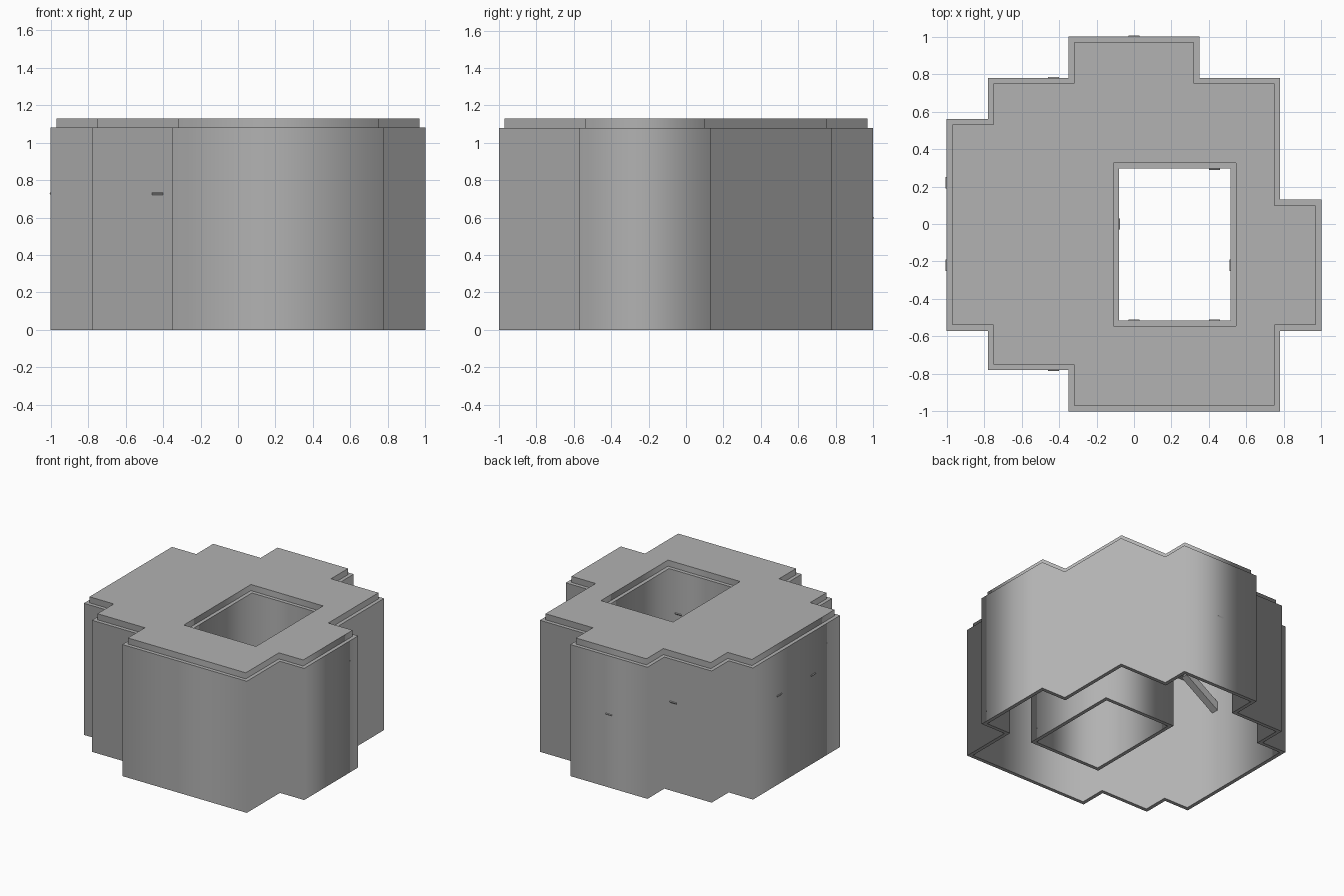
import bpy
from math import radians
from mathutils import Matrix, Vector

cube = bpy.data.objects.get("Cube")
if cube:
    bpy.data.objects.remove(cube, do_unlink=True)

GREY = 0.445
stone = bpy.data.materials.new("plain_grey")
stone.use_nodes = True
stone.diffuse_color = (GREY, GREY, GREY, 1)
stone.node_tree.nodes["Principled BSDF"].inputs["Base Color"].default_value = (GREY, GREY, GREY, 1)

WALL = 0.03
EAVES, TOP = 1.08, 1.13

# Stepped footprint and courtyard opening, both counter-clockwise
footprint = [(-.35, -1), (.78, -1), (.78, -.57), (1, -.57), (1, .13), (.78, .13),
             (.78, .78), (.35, .78), (.35, 1), (-.35, 1), (-.35, .78), (-.78, .78),
             (-.78, .56), (-1, .56), (-1, -.57), (-.78, -.57), (-.78, -.78), (-.35, -.78)]
courtyard = [(-.08, -.515), (.515, -.515), (.515, .295), (-.08, .295)]


def inset(loop, t):
    """Move every edge of a right-angled loop inwards by t."""
    result = []
    for i, p in enumerate(loop):
        p, a, b = Vector(p), Vector(loop[i - 1]), Vector(loop[(i + 1) % len(loop)])
        d = (p - a).normalized() + (b - p).normalized()
        result.append((p.x - d.y * t, p.y + d.x * t))
    return result


def add_object(name, mesh):
    obj = bpy.data.objects.new(name, mesh)
    mesh.materials.clear()
    mesh.materials.append(stone)
    bpy.context.collection.objects.link(obj)
    return obj


def slab(name, outer, inner, z0, z1):
    """Extrude the area between two loops from z0 to z1."""
    curve = bpy.data.curves.new(name + "_profile", 'CURVE')
    curve.dimensions = '2D'
    curve.fill_mode = 'BOTH'
    curve.extrude = (z1 - z0) / 2
    for loop in (outer, inner):
        spline = curve.splines.new('POLY')
        spline.points.add(len(loop) - 1)
        for point, (x, y) in zip(spline.points, loop):
            point.co = (x, y, 0, 1)
        spline.use_cyclic_u = True
    helper = bpy.data.objects.new(name + "_helper", curve)
    bpy.context.collection.objects.link(helper)
    bpy.context.view_layer.update()
    graph = bpy.context.evaluated_depsgraph_get()
    mesh = bpy.data.meshes.new_from_object(helper.evaluated_get(graph))
    bpy.data.objects.remove(helper, do_unlink=True)
    mesh.transform(Matrix.Translation((0, 0, (z0 + z1) / 2)))
    return add_object(name, mesh)


# Thin walls, open underneath, with the roof set in by one wall thickness
roof_edge = inset(footprint, WALL)
roof_opening = inset(courtyard, -WALL)
slab("outer_wall", footprint, roof_edge, 0, EAVES)
slab("courtyard_wall", roof_opening, courtyard, 0, EAVES)
slab("roof", roof_edge, roof_opening, EAVES, TOP)


def torch(name, x, y, heading, z):
    """Square stick rising from a wall; its foot just pierces the wall face."""
    length, width, poke = 0.36, 0.06, 0.006
    corners = [(u * length, (v - .5) * width, (w - 1) * width)
               for u in (0, 1) for v in (0, 1) for w in (0, 1)]
    faces = [(0, 1, 3, 2), (4, 6, 7, 5), (0, 4, 5, 1), (2, 3, 7, 6), (0, 2, 6, 4), (1, 5, 7, 3)]
    mesh = bpy.data.meshes.new(name)
    mesh.from_pydata(corners, [], faces)
    mesh.transform(Matrix.Translation((x, y, z)) @ Matrix.Rotation(radians(heading), 4, 'Z')
                   @ Matrix.Translation((-poke, 0, 0)) @ Matrix.Rotation(radians(-33), 4, 'Y'))
    add_object(name, mesh)


# Wall torches: position on the wall face, heading into the room, height
EAST, NORTH, WEST, SOUTH = 0, 90, 180, 270
torches = [(0, 1, SOUTH, .6), (-.43, .78, SOUTH, .73), (-.43, -.78, NORTH, .73),
           (-1, .22, EAST, .73), (-1, -.22, EAST, .73),
           (.43, .295, NORTH, .73), (-.08, 0, WEST, .73), (.515, -.22, EAST, .73),
           (0, -.515, SOUTH, .73), (.43, -.515, SOUTH, .73)]
for i, spec in enumerate(torches):
    torch(f"wall_torch_{i + 1}", *spec)
